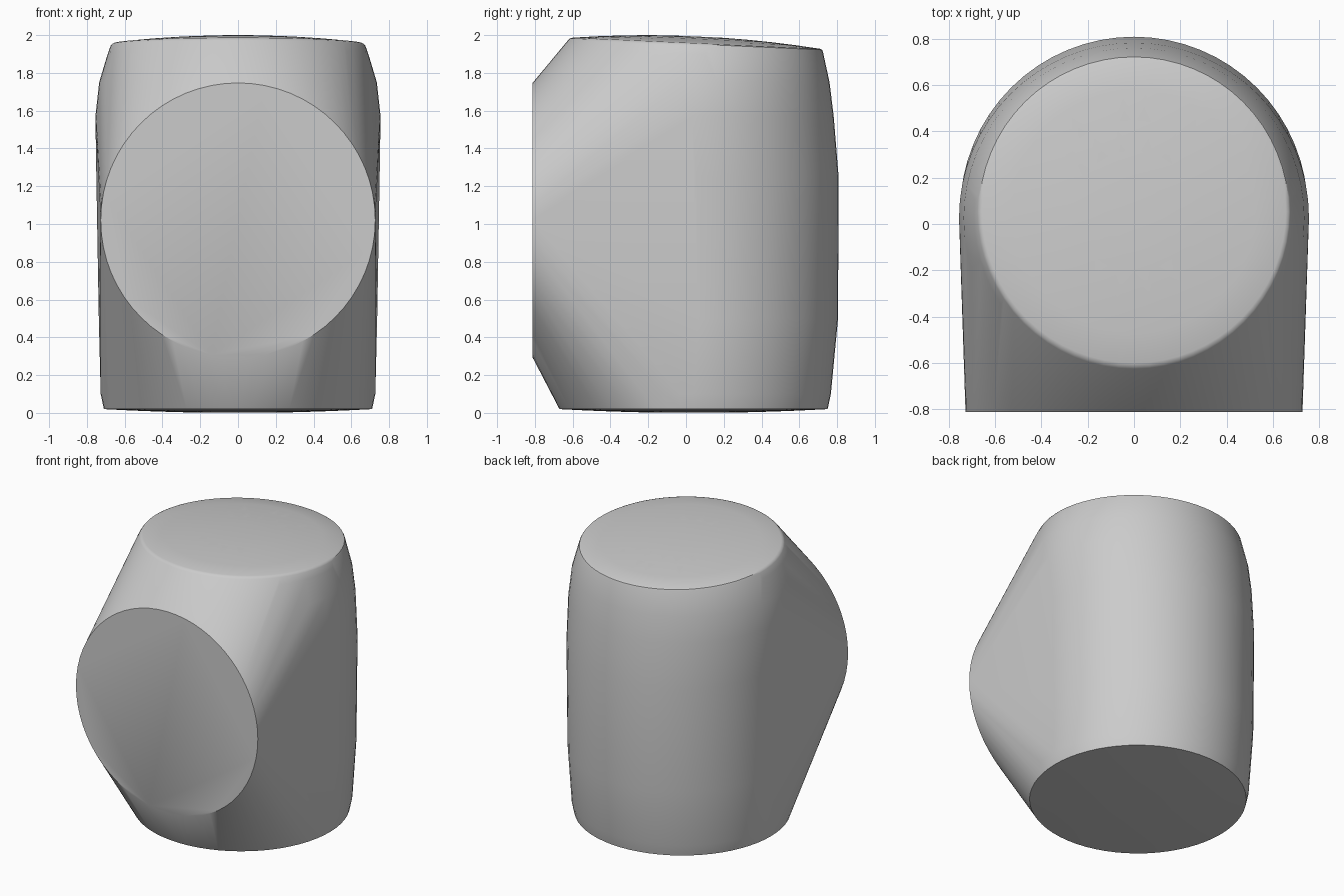
import bpy, bmesh
from math import sin, cos, pi

default = bpy.data.objects.get("Cube")
if default:
    bpy.data.objects.remove(default, do_unlink=True)

SIDES = 64
bm = bmesh.new()


def ring(z, radius, centre_y, tilt=0.0):
    """Horizontal circle of points, optionally tilted front to back."""
    for i in range(SIDES):
        a = 2 * pi * i / SIDES
        y = radius * sin(a)
        bm.verts.new((radius * cos(a), centre_y + y, z + tilt * y))


# Shallow domed underside
for f in (0.2, 0.4, 0.6, 0.8):
    ring(0.02 * f * f, 0.71 * f, 0.04)

# Barrel body
for z, radius, centre in ((0.02, 0.71, 0.04), (0.1, 0.727, 0.04), (0.5, 0.737, 0.068),
                          (1.25, 0.75, 0.058), (1.57, 0.755, 0.027), (1.75, 0.735, 0.025)):
    ring(z, radius, centre)

# Rounded, tilted rim and domed top
ring(1.9, 0.69, 0.035, -0.045)
ring(1.942, 0.675, 0.05, -0.045)
ring(1.952, 0.668, 0.053, -0.045)
for f in (1, 0.8, 0.6, 0.4, 0.2):
    ring(1.957 + 0.037 * (1 - f * f), 0.655 * f, 0.055, -0.045)

# Flat round front face
for i in range(SIDES):
    a = 2 * pi * i / SIDES
    bm.verts.new((0.727 * cos(a), -0.812, 1.02 + 0.727 * sin(a)))

# Wrap everything in one convex skin
hull = bmesh.ops.convex_hull(bm, input=bm.verts)
unused = {e for e in hull["geom_interior"] + hull["geom_unused"]
          if isinstance(e, bmesh.types.BMVert)}
bmesh.ops.delete(bm, geom=list(unused), context='VERTS')
bmesh.ops.dissolve_limit(bm, angle_limit=0.003, verts=bm.verts, edges=bm.edges)
bmesh.ops.recalc_face_normals(bm, faces=bm.faces)

mesh = bpy.data.meshes.new("rounded_body")
bm.to_mesh(mesh)
bm.free()
body = bpy.data.objects.new("rounded_body", mesh)
bpy.context.collection.objects.link(body)

# Single plain grey
grey = bpy.data.materials.new("light_grey")
grey.use_nodes = True
colour = (0.6, 0.6, 0.6, 1)
grey.diffuse_color = colour
grey.node_tree.nodes["Principled BSDF"].inputs["Base Color"].default_value = colour
mesh.materials.append(grey)

bpy.context.view_layer.objects.active = body
body.select_set(True)
bpy.ops.object.shade_smooth_by_angle(angle=0.6)
